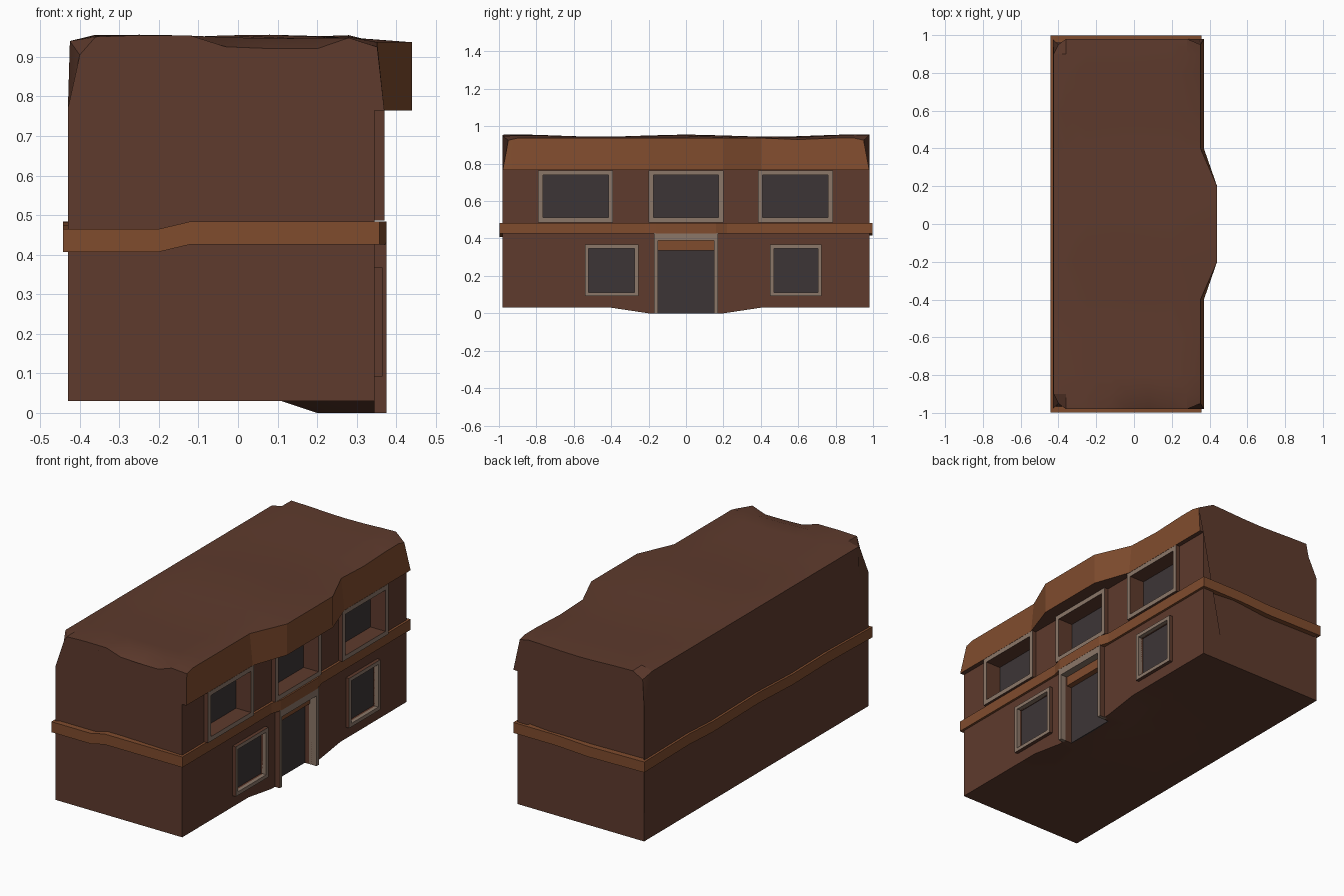
import bpy, bmesh, math

if "Cube" in bpy.data.objects:
    bpy.data.objects.remove(bpy.data.objects["Cube"])


def material(name, rgb):
    m = bpy.data.materials.new(name)
    m.diffuse_color = (*rgb, 1)
    m.use_nodes = True
    m.node_tree.nodes["Principled BSDF"].inputs["Base Color"].default_value = m.diffuse_color
    return m


WALL = material("brown wall", (0.112, 0.043, 0.026))
TRIM = material("orange trim", (0.215, 0.072, 0.027))
FRAME = material("tan frame", (0.26, 0.185, 0.14))
GLASS = material("dark glass", (0.046, 0.036, 0.037))


def make(name, verts, faces, mats):
    me = bpy.data.meshes.new(name)
    me.from_pydata(verts, [], faces)
    for m in mats:
        me.materials.append(m)
    bm = bmesh.new()
    bm.from_mesh(me)
    bmesh.ops.recalc_face_normals(bm, faces=bm.faces)
    bm.to_mesh(me)
    bm.free()
    ob = bpy.data.objects.new(name, me)
    bpy.context.collection.objects.link(ob)
    return ob


def loft(name, rings, mats, closed=False):
    """Join equal rings of points into a tube, capped or looped."""
    n, k = len(rings[0]), len(rings)
    faces = []
    for i in range(k if closed else k - 1):
        j = (i + 1) % k
        for a in range(n):
            b = (a + 1) % n
            faces.append((i * n + a, i * n + b, j * n + b, j * n + a))
    if not closed:
        faces += [tuple(range(n)), tuple(range((k - 1) * n, k * n))]
    return make(name, [p for r in rings for p in r], faces, mats)


def rect(x, y0, y1, z0, z1):
    return [(x, y0, z0), (x, y1, z0), (x, y1, z1), (x, y0, z1)]


def box(name, x0, x1, y0, y1, z0, z1, mat):
    return loft(name, [rect(x0, y0, y1, z0, z1), rect(x1, y0, y1, z0, z1)], [mat])


# Body: cross-sections along y, with the sagging sill and bulging eave
def roof_z(x, y):
    return 0.945 + 0.006 * math.sin(7 * y + 1.6) + 0.005 * math.sin(9 * x + 4 * y + 1)


rings = []
for y in (-0.98, -0.9, -0.8, -0.6, -0.4, -0.2, 0, 0.2, 0.4, 0.6, 0.8, 0.9, 0.98):
    end = abs(y) > 0.95
    mid = abs(y) < 0.3
    b = 0.0 if mid else 0.03
    xo = 0.44 if mid else 0.37
    xt = 0.44 if mid else 0.352
    inner = y - math.copysign(0.03, y) if end else y
    sec = [(-0.43, y, 0.03), (0.11, y, 0.03), (0.2, y, b), (0.345, y, b),
           (0.345, y, 0.765), (xo, y, 0.765),
           (xt, inner, 0.925 if end else 0.937 - (0.008 if abs(y - 0.6) < 0.1 else 0))]
    for x in (0.28, 0.2, 0.08, -0.03, -0.12, -0.25, -0.36):
        dip = 0.025 if y < -0.95 and -0.1 < x < 0.25 else 0
        sec.append((x, y, roof_z(x, y) - dip))
    sec.append((-0.40 if end else -0.425, inner, 0.905 if end else 0.94))
    sec.append((-0.43, y, 0.77))
    rings.append(sec)
body = loft("house_body", rings, [WALL, TRIM])
for p in body.data.polygons:
    if p.normal.x > 0.5 and p.center.z > 0.78:
        p.material_index = 1


# Openings: y0, y1, z0, z1, frame width, glass depth, frame front
upper = [(-0.79, -0.39), (-0.2, 0.2), (0.385, 0.785)]
lower = [(-0.54, -0.255), (0.45, 0.725)]
openings = [("upper_window", a, c, 0.486, 0.764, 0.025, 0.275, 0.37) for a, c in upper]
openings += [("lower_window", a, c, 0.092, 0.367, 0.02, 0.33, 0.365) for a, c in lower]


def cut(y0, y1, z0, z1, depth):
    c = box("opening_cutter", depth, 0.42, y0, y1, z0, z1, WALL)
    c.hide_render = True
    mod = body.modifiers.new("opening", "BOOLEAN")
    mod.object = c
    mod.operation = "DIFFERENCE"
    mod.solver = "EXACT"
    bpy.context.view_layer.objects.active = body
    bpy.ops.object.modifier_apply(modifier=mod.name)
    bpy.data.objects.remove(c)


# Window frames with tan fronts and wall-coloured outer sides
for name, y0, y1, z0, z1, w, d, f in openings:
    i = (y0 + w, y1 - w, z0 + w, z1 - w)
    cut(*i, d)
    box(name + "_glass", d - 0.004, d + 0.004, *i, GLASS)
    ring = [rect(0.34, y0, y1, z0, z1), rect(f, y0, y1, z0, z1), rect(f, *i), rect(0.34, *i)]
    fr = loft(name + "_frame", ring, [FRAME, WALL], closed=True)
    cy, cz = (y0 + y1) / 2, (z0 + z1) / 2
    for p in fr.data.polygons:
        outward = p.normal.y * (p.center.y - cy) + p.normal.z * (p.center.z - cz)
        side = abs(p.normal.x) < 0.5
        if side and (outward > 0 or name == "upper_window"):
            p.material_index = 1

# Doorway: recess, dark door, transom and U-shaped frame
cut(-0.15, 0.15, -0.05, 0.39, 0.30)
box("door", 0.296, 0.304, -0.15, 0.15, 0.0, 0.39, GLASS)
box("door_transom", 0.30, 0.335, -0.15, 0.15, 0.335, 0.39, TRIM)
prof = [(-0.17, 0), (-0.15, 0), (-0.15, 0.388), (0.15, 0.388),
        (0.15, 0), (0.17, 0), (0.17, 0.43), (-0.17, 0.43)]
door = loft("door_frame", [[(x, y, z) for y, z in prof] for x in (0.33, 0.375)], [FRAME, WALL])
for p in door.data.polygons:
    if p.normal.y * p.center.y > 0.1:
        p.material_index = 1

# Wavy band around the house: x, y, middle height
path = [(-0.443, -0.997, 0.436), (-0.2, -0.997, 0.436), (-0.12, -0.997, 0.455),
        (0.358, -0.997, 0.455), (0.358, -0.22, 0.455), (0.376, -0.16, 0.455),
        (0.376, 0.16, 0.455), (0.358, 0.22, 0.455), (0.358, 0.997, 0.455),
        (0.1, 0.997, 0.455), (-0.1, 0.997, 0.445), (-0.443, 0.997, 0.45),
        (-0.443, 0.6, 0.455), (-0.443, 0.4, 0.445), (-0.443, 0.0, 0.452),
        (-0.443, -0.3, 0.44), (-0.443, -0.6, 0.445)]
rings = []
for x, y, z in path:
    xi = max(-0.41, min(0.33, x))
    yi = max(-0.96, min(0.96, y))
    h = 0.029
    rings.append([(x, y, z - h), (x, y, z + h), (xi, yi, z + h), (xi, yi, z - h)])
loft("floor_band", rings, [TRIM], closed=True)

# Soft roof shading with sharp edges kept
bpy.ops.object.select_all(action="DESELECT")
body.select_set(True)
bpy.context.view_layer.objects.active = body
bpy.ops.object.shade_smooth_by_angle(angle=math.radians(20))
